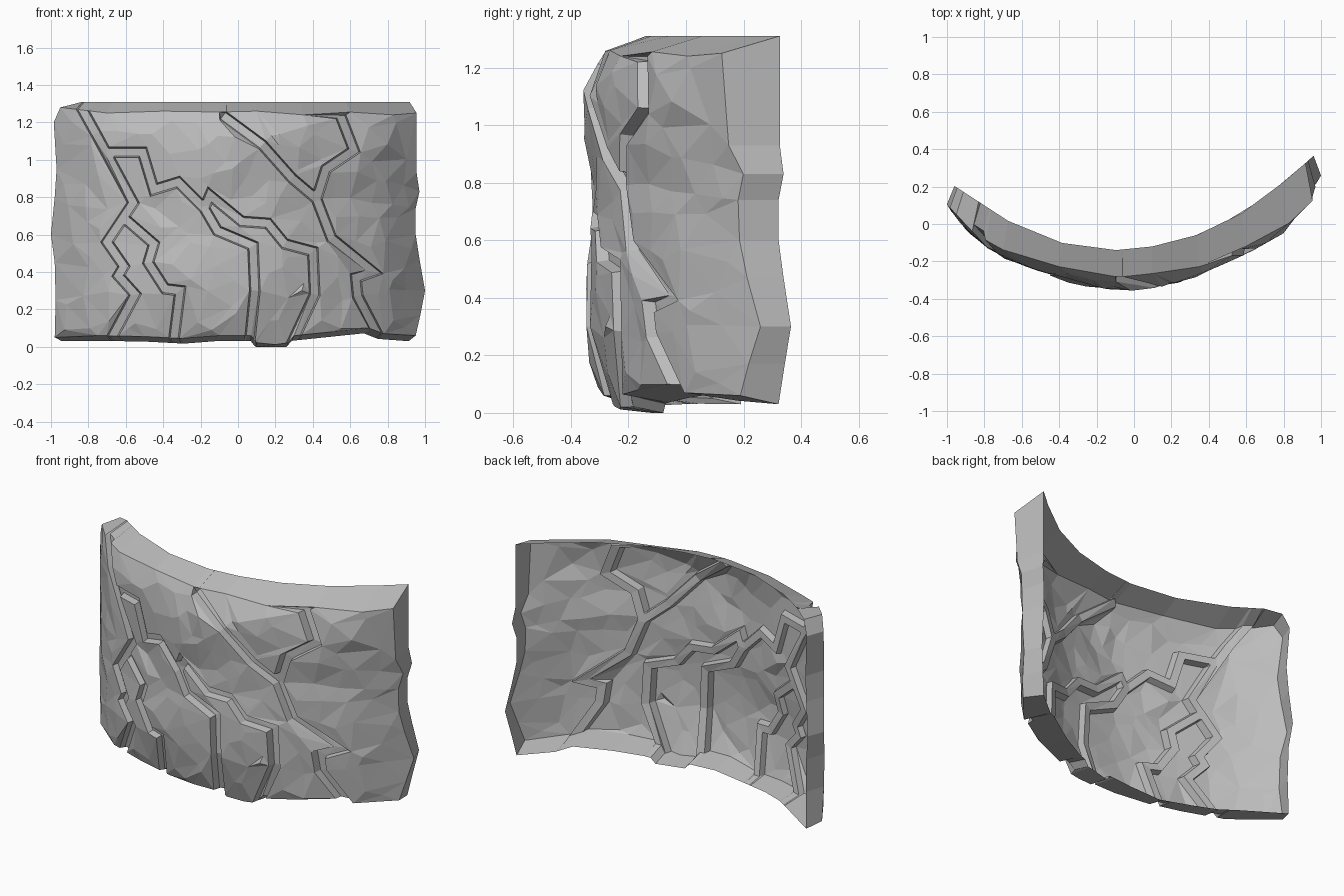
import bpy
import bmesh
import random
from mathutils import Vector, noise
from mathutils.geometry import delaunay_2d_cdt, intersect_point_line

random.seed(4)
if "Cube" in bpy.data.objects:
    bpy.data.objects.remove(bpy.data.objects["Cube"], do_unlink=True)


def interp(table, t):
    """Piecewise linear lookup in a list of (position, value)."""
    if t <= table[0][0]:
        return table[0][1]
    for (a, va), (b, vb) in zip(table, table[1:]):
        if t <= b:
            return va + (vb - va) * (t - a) / (b - a)
    return table[-1][1]


# Plan curves of the front face and the rear rim, and the upright profile
FRONT = [(-1, .1), (-.9, -.045), (-.75, -.16), (-.6, -.22), (-.42, -.28), (-.2, -.35),
         (0, -.355), (.25, -.315), (.5, -.215), (.65, -.135), (.8, -.04), (.95, .13), (1, .19)]
REAR = [(-.97, .21), (-.57, -.05), (-.28, -.13), (-.1, -.14), (.1, -.12),
        (.37, -.05), (.6, .07), (.77, .2), (.91, .32), (.96, .365)]
RECEDE = [(.0, .1), (.04, .08), (.1, .04), (.3, .003), (.45, 0), (.6, .018), (.75, .03),
          (.9, .018), (1.1, 0), (1.18, .022), (1.26, .07)]
END_LEAN = [(.05, .04), (.33, .07), (.6, .06), (.83, .04), (.95, 0), (1.25, -.04)]

# Outline of the front face, anticlockwise
OUTLINE = [(-.98, .05), (-.75, .06), (-.5, .055), (-.3, .045), (-.1, .06), (.07, .06),
           (.1, .022), (.2, .012), (.27, .022), (.3, .06), (.5, .08), (.7, .1), (.78, .07),
           (.95, .06), (.975, .17), (1, .3), (.97, .47), (.95, .6), (.95, .74), (.97, .83),
           (.955, .93), (.955, 1.25), (.83, 1.24), (.6, 1.255), (.35, 1.24), (.1, 1.26),
           (-.1, 1.255), (-.4, 1.26), (-.7, 1.25), (-.95, 1.28), (-.985, 1.2),
           (-.97, .95), (-.98, .8), (-1, .6), (-.98, .45), (-.975, .25)]

# Centre lines of the cracks
CRACKS = [
    [(-.86, 1.32), (-.76, 1.14), (-.56, .77), (-.7, .56), (-.61, .43), (-.64, .38),
     (-.55, .28), (-.7, 0)],
    [(-.6, .68), (-.45, .55), (-.48, .45), (-.39, .31), (-.31, .3), (-.35, -.02)],
    [(-.7, 1.04), (-.51, 1.04), (-.45, .84), (-.32, .88), (-.18, .74), (-.11, .62),
     (.08, .54), (.09, .3), (.06, 0)],
    [(-.18, .74), (-.15, .81), (.02, .67), (.16, .66), (.25, .55), (.4, .51), (.41, .28),
     (.28, 0)],
    [(-.08, 1.235), (.13, 1.08), (.29, .9), (.42, .79), (.5, .58), (.73, .4), (.63, .37),
     (.64, .27), (.77, .02)],
    [(.55, 1.23), (.62, 1.05), (.47, .95), (.42, .79)],
]
GROOVE, INNER, DEPTH = .029, .021, .042


def crack_distance(p):
    best = 9.0
    for line in CRACKS:
        for a, b in zip(line, line[1:]):
            a, b = Vector(a), Vector(b)
            q, t = intersect_point_line(p, a, b)
            q = a.lerp(b, min(1, max(0, t)))
            best = min(best, (p - q).length)
    return best


def offset_line(line, d):
    """Mitred parallel of a polyline."""
    pts = [Vector(p) for p in line]
    dirs = [(b - a).normalized() for a, b in zip(pts, pts[1:])]
    result = []
    for i, p in enumerate(pts):
        a, b = dirs[max(i - 1, 0)], dirs[min(i, len(dirs) - 1)]
        n = Vector((-a.y - b.y, a.x + b.x)).normalized()
        result.append(p + n * d / max(.6, n.dot(Vector((-a.y, a.x)))))
    return result


# Flat layout: outline, crack edges and scattered facet points
points, edges, floor_ids = [], [], set()


def add_chain(chain, closed=False, floor=False):
    start = len(points)
    points.extend(Vector(p) for p in chain)
    n = len(chain)
    edges.extend((start + i, start + (i + 1) % n) for i in range(n if closed else n - 1))
    if floor:
        floor_ids.update(range(start, start + n))
    return start


add_chain(OUTLINE, closed=True)
for line in CRACKS:
    for width in (GROOVE, INNER):
        left, right = [add_chain(offset_line(line, side * width), floor=width == INNER)
                       for side in (-1, 1)]
        # Close the upper end of a crack that stops just under the top edge
        if 1.2 < line[0][1] < 1.25:
            edges.append((left, right))
scattered = set()
for i in range(20):
    for j in range(9):
        p = Vector((-.91 + i * .096 + random.uniform(-.035, .035),
                    .13 + j * .13 + random.uniform(-.05, .05)))
        if abs(p.x) < .94 and p.y < 1.21 and crack_distance(p) > .05:
            scattered.add(len(points))
            points.append(p)

flat, _, tris, origins, _, _ = delaunay_2d_cdt(points, edges, [], 1, 1e-5)


def front_y(x, z):
    y = interp(FRONT, x) + interp(RECEDE, z) * (1 - .7 * x * x)
    if x > 0:
        y += x ** 4 * interp(END_LEAN, z)
    return y + .014 * (1 - .8 * x * x) * noise.noise(Vector((x * 5, 3.3, z * 3)))


# Rocky front face with sunken cracks
bm = bmesh.new()
verts = []
for p, origin in zip(flat, origins):
    y = front_y(p.x, p.y)
    if crack_distance(p) < .024 or any(i in floor_ids for i in origin):
        y += DEPTH
    elif any(i in scattered for i in origin):
        y += random.uniform(-.011, .011)
    verts.append(bm.verts.new((p.x, max(y, -.362), p.y)))
for tri in tris:
    bm.faces.new([verts[i] for i in tri])
bmesh.ops.delete(bm, geom=[v for v in bm.verts if not v.link_faces], context='VERTS')

# Top, bottom and end rims running back from the front face, open behind
rim = [e for e in bm.edges if e.is_boundary]
made = bmesh.ops.extrude_edge_only(bm, edges=rim)["geom"]
for v in [g for g in made if isinstance(g, bmesh.types.BMVert)]:
    x, z = v.co.x, v.co.z
    if z > 1.22:
        z = 1.31 if x > -.94 else 1.285
    elif abs(x) < .94:
        z = max(0, z - .028)
    elif z < .1:
        z = .03
    v.co = (x * .96, interp(REAR, x * .96), z)
bmesh.ops.recalc_face_normals(bm, faces=bm.faces[:])
if sum(f.normal.y * f.calc_area() for f in bm.faces) > 0:
    bmesh.ops.reverse_faces(bm, faces=bm.faces[:])

mesh = bpy.data.meshes.new("cracked_rock_wall")
bm.to_mesh(mesh)
bm.free()
wall = bpy.data.objects.new("cracked_rock_wall", mesh)
bpy.context.scene.collection.objects.link(wall)

# Plain grey stone
stone = bpy.data.materials.new("grey_stone")
stone.use_nodes = True
grey = (.5, .5, .5, 1)
stone.diffuse_color = grey
stone.node_tree.nodes["Principled BSDF"].inputs["Base Color"].default_value = grey
mesh.materials.append(stone)
